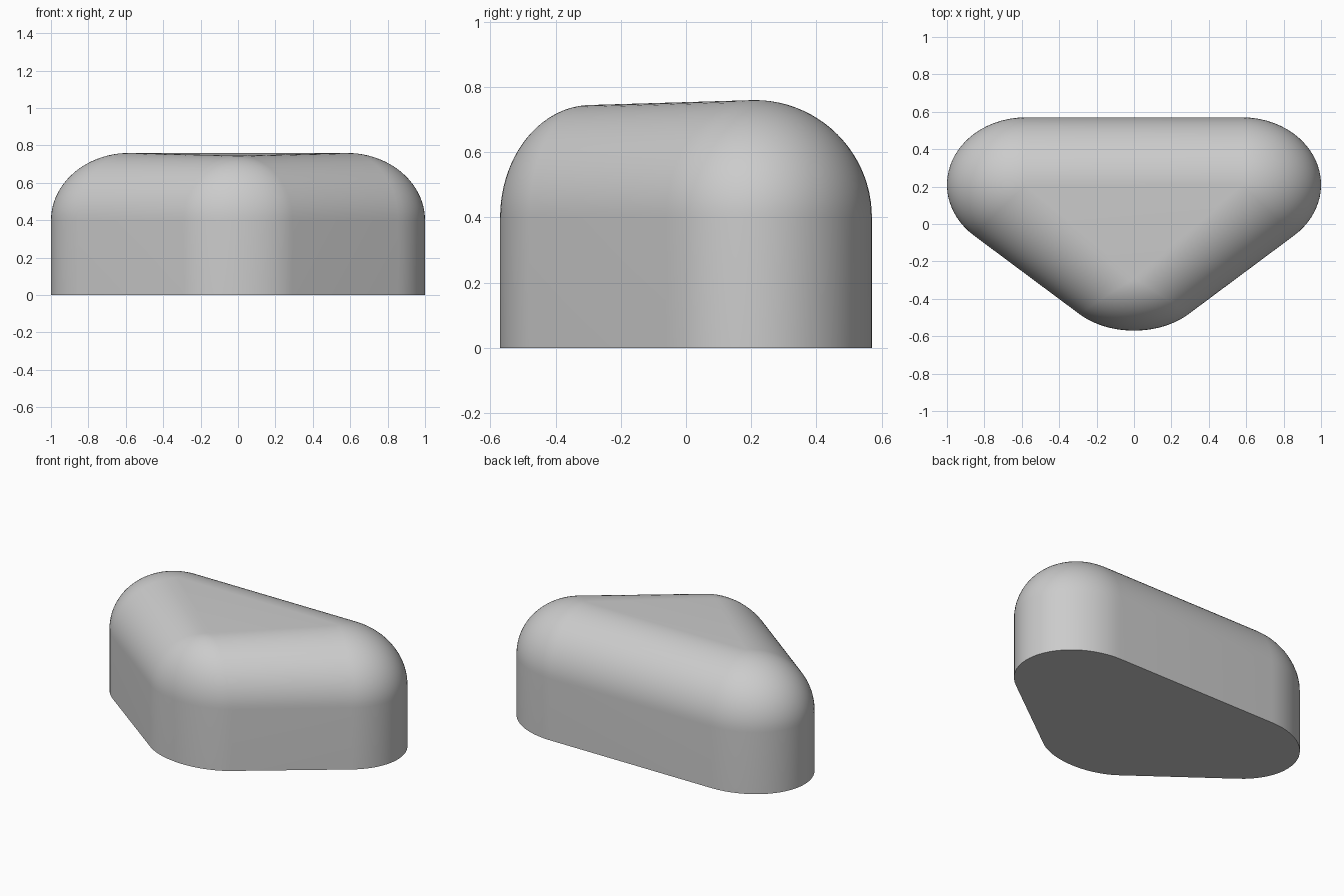
import bpy
import bmesh
import math

if "Cube" in bpy.data.objects:
    bpy.data.objects.remove(bpy.data.objects["Cube"], do_unlink=True)

SHOULDER = 0.40   # height where the straight wall turns into the dome
ARC_STEPS = 28
DOME_STEPS = 22
SIDE = 53.13      # direction the slanted walls face, in degrees

# Corners: centre x, centre y, radii x, y, z, first and last facing angle
corners = [
    (0.58, 0.21, 0.42, 0.36, 0.36, -SIDE, 90),
    (-0.58, 0.21, 0.42, 0.36, 0.36, 90, 180 + SIDE),
    (0.0, -0.29, 0.40, 0.28, 0.345, 180 + SIDE, 360 - SIDE),
]


def outline(scale, rise):
    """Rounded triangular ring, shrunk toward the corner centres and raised."""
    points = []
    for cx, cy, rx, ry, rz, start, end in corners:
        for i in range(ARC_STEPS + 1):
            angle = math.radians(start + (end - start) * i / ARC_STEPS)
            dx, dy = rx * math.cos(angle), ry * math.sin(angle)
            size = math.hypot(dx, dy)
            points.append((cx + scale * rx * dx / size,
                           cy + scale * ry * dy / size,
                           SHOULDER + rise * rz))
    return points


# Stack of rings: base, shoulder, then the dome up to the flat top
rings = [[(x, y, 0) for x, y, z in outline(1, 0)]]
for step in range(DOME_STEPS + 1):
    tilt = math.pi / 2 * step / DOME_STEPS
    rings.append(outline(math.cos(tilt), math.sin(tilt)))

bm = bmesh.new()
loops = [[bm.verts.new(p) for p in ring] for ring in rings]
count = len(loops[0])
for low, high in zip(loops, loops[1:]):
    for i in range(count):
        j = (i + 1) % count
        bm.faces.new((low[i], low[j], high[j], high[i]))
bm.faces.new(loops[0][::-1])
bmesh.ops.remove_doubles(bm, verts=bm.verts, dist=0.0001)

# Flat top closes the remaining triangular opening
bmesh.ops.holes_fill(bm, edges=[e for e in bm.edges if e.is_boundary], sides=0)
bmesh.ops.recalc_face_normals(bm, faces=bm.faces)

mesh = bpy.data.meshes.new("rounded_triangle_body")
bm.to_mesh(mesh)
bm.free()
body = bpy.data.objects.new("rounded_triangle_body", mesh)
bpy.context.collection.objects.link(body)

# Plain grey material
grey = bpy.data.materials.new("light_grey")
grey.use_nodes = True
colour = (0.6, 0.6, 0.6, 1)
grey.diffuse_color = colour
grey.node_tree.nodes["Principled BSDF"].inputs["Base Color"].default_value = colour
mesh.materials.append(grey)

# Smooth shading with a crisp bottom edge
bpy.ops.object.select_all(action='DESELECT')
body.select_set(True)
bpy.context.view_layer.objects.active = body
bpy.ops.object.shade_smooth_by_angle(angle=math.radians(35))
